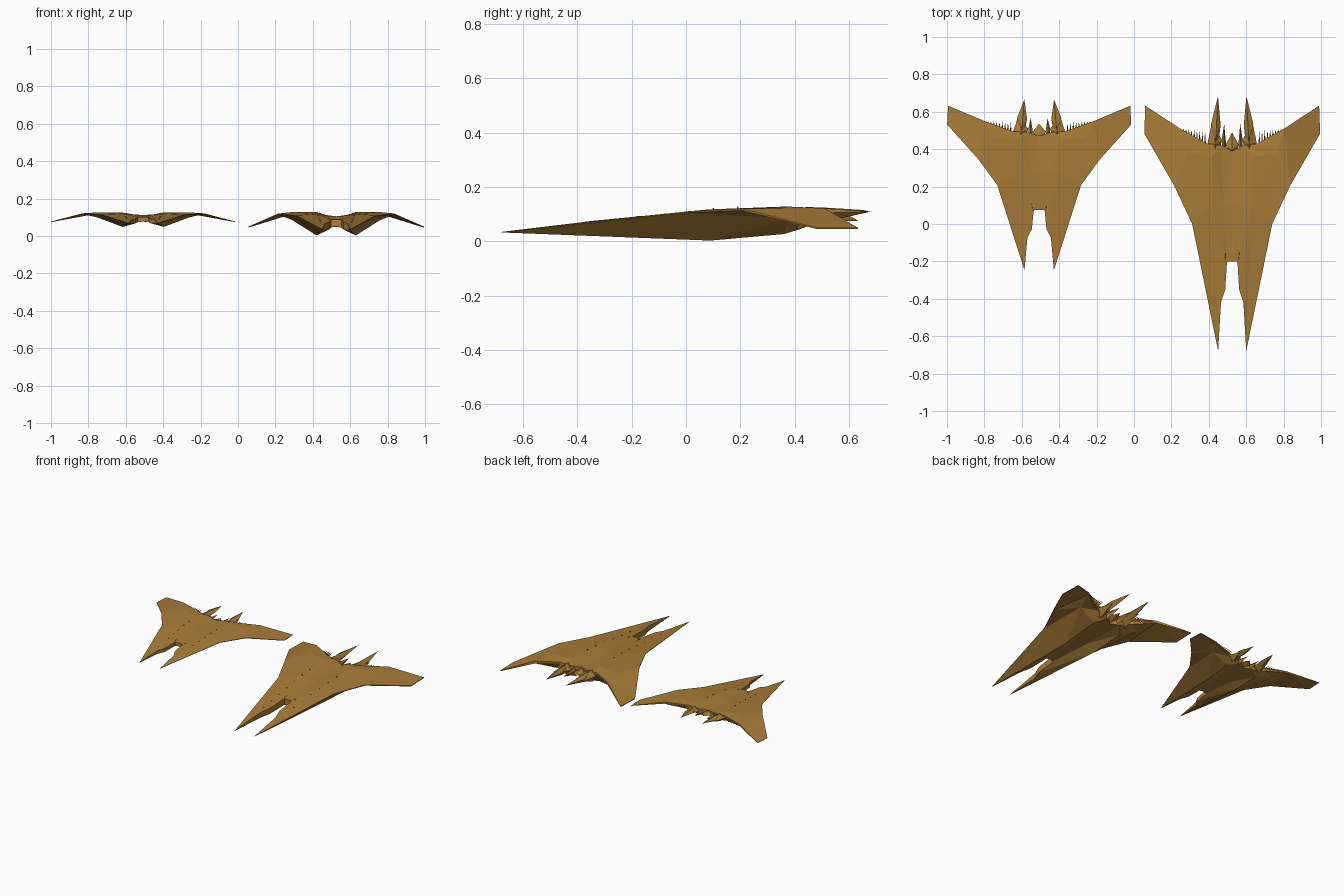
import bpy, bmesh

if "Cube" in bpy.data.objects:
    bpy.data.objects.remove(bpy.data.objects["Cube"])

mat = bpy.data.materials.new("bronze_hull")
mat.diffuse_color = (0.40, 0.205, 0.04, 1)
mat.use_nodes = True
mat.node_tree.nodes["Principled BSDF"].inputs["Base Color"].default_value = mat.diffuse_color

# Two craft: same design, the left one shorter and flatter (location, scale)
CRAFT = {
    "large": ((0.525, 0, 0), (1, 1, 1)),
    "small": ((-0.507, 0.208, 0.0466), (1.047, 0.67, 0.62)),
}


def finish(bm, name):
    """Mirror the half part across x, then place it on both craft."""
    geom = bm.verts[:] + bm.edges[:] + bm.faces[:]
    dup = bmesh.ops.duplicate(bm, geom=geom)["geom"]
    for v in dup:
        if isinstance(v, bmesh.types.BMVert):
            v.co.x *= -1
    bmesh.ops.remove_doubles(bm, verts=bm.verts[:], dist=1e-5)
    bmesh.ops.triangulate(bm, faces=bm.faces[:])
    bmesh.ops.recalc_face_normals(bm, faces=bm.faces[:])
    me = bpy.data.meshes.new(name)
    bm.to_mesh(me)
    bm.free()
    me.materials.append(mat)
    for craft, (loc, scale) in CRAFT.items():
        ob = bpy.data.objects.new(f"{craft}_{name}", me)
        ob.location, ob.scale = loc, scale
        bpy.context.collection.objects.link(ob)


# Hull: plan points as (x, y, top z, bottom z)
P = [
    (.075, -.68, .035, .033),   # 0 prong nose
    (.214, 0, .110, .106),      # 1 leading edge
    (.31, .205, .120, .114),    # 2 wing break
    (.47, .483, .050, .045),    # 3 wing tip front
    (.465, .633, .050, .046),   # 4 wing tip rear
    (.278, .51, .122, .104),    # 5 trailing edge break
    (.134, .43, .120, .075),    # 6 trailing edge root
    (.060, -.42, .066, .030),   # 7 prong inner edge
    (.037, -.35, .075, .035),   # 8
    (.028, -.20, .088, .045),   # 9 slot corner
    (0, -.20, .088, .050),      # 10 slot centre
    (0, .39, .105, .048),       # 11 rear centre
    (.055, .42, .112, .045),    # 12 rear inner
    (.105, .09, .118, .003),    # 13 keel
    (.11, .36, .128, .027),     # 14 keel rear
    (.235, .38, .128, .085),    # 15 wing crest
    (0, .10, .105, .048),       # 16 centre
    (.045, .09, .108, .045),    # 17 centre side
]
F = [(0, 1, 13), (0, 13, 7), (7, 13, 8), (8, 13, 17, 9), (9, 17, 16, 10),
     (17, 13, 14, 12), (16, 17, 12, 11), (1, 2, 15), (13, 1, 15), (13, 15, 14),
     (2, 3, 4, 5), (2, 5, 15), (15, 5, 6), (14, 15, 6), (14, 6, 12)]
bm = bmesh.new()
top = [bm.verts.new((x, y, a)) for x, y, a, b in P]
bot = [bm.verts.new((x, y, b)) for x, y, a, b in P]
uses = {}
for f in F:
    bm.faces.new([top[i] for i in f])
    bm.faces.new([bot[i] for i in reversed(f)])
    for a, b in zip(f, f[1:] + f[:1]):
        uses.setdefault(frozenset((a, b)), []).append((a, b))
for use in uses.values():       # side walls on the outline, open at the centre line
    a, b = use[0]
    if len(use) == 1 and (P[a][0] > 0 or P[b][0] > 0):
        bm.faces.new((top[a], top[b], bot[b], bot[a]))
finish(bm, "hull")


def blade(bm, root, left, right, apex, upper, lower):
    """Faceted spike: four rim points with an upper and a lower ridge point."""
    rim = [bm.verts.new(p) for p in (root, left, apex, right)]
    u, l = bm.verts.new(upper), bm.verts.new(lower)
    for a, b in zip(rim, rim[1:] + rim[:1]):
        bm.faces.new((a, b, u))
        bm.faces.new((b, a, l))


# Long tail spikes
bm = bmesh.new()
blade(bm, (.095, .26, .08), (.055, .45, .09), (.131, .435, .095),
      (.108, .545, .092), (.09, .43, .126), (.10, .42, .045))
blade(bm, (.085, .32, .09), (.062, .53, .10), (.113, .535, .105),
      (.076, .683, .11), (.088, .46, .125), (.09, .48, .065))
finish(bm, "tail_spikes")

# Short inner spikes
bm = bmesh.new()
blade(bm, (.045, .28, .08), (.033, .43, .08), (.056, .45, .08),
      (.043, .535, .085), (.045, .40, .107), (.045, .40, .045))
finish(bm, "inner_spikes")

# Central tail point, already symmetric once mirrored
bm = bmesh.new()
c = [bm.verts.new(p) for p in ((0, .30, .08), (0, .49, .082), (.034, .425, .08),
                               (0, .40, .102), (0, .40, .055))]
for f in ((0, 2, 3), (2, 1, 3), (2, 0, 4), (1, 2, 4)):
    bm.faces.new([c[i] for i in f])
finish(bm, "centre_spike")

# Trailing edge comb teeth
bm = bmesh.new()
for i in range(9):
    x = .145 + i * .0145
    y = .43 + (x - .134) * .55
    blade(bm, (x, y - .02, .108), (x - .004, y, .108), (x + .004, y, .108),
          (x, .50 + i * .001, .106), (x, y, .114), (x, y, .096))
finish(bm, "edge_teeth")

# Intake fins beside the slot
bm = bmesh.new()
blade(bm, (.030, -.22, .07), (.026, -.20, .07), (.044, -.20, .07),
      (.043, -.08, .09), (.036, -.18, .094), (.036, -.18, .04))
finish(bm, "intake_fins")

# Small hull studs
bm = bmesh.new()
for i in range(7):
    y = -.35 + i * .09
    t = (y + .68) / .77
    made = bmesh.ops.create_cube(bm, size=.006)["verts"]
    bmesh.ops.translate(bm, verts=made,
                        vec=(.075 + .03 * t - .006, y, .035 + .083 * min(t, 1.08)))
finish(bm, "hull_studs")
